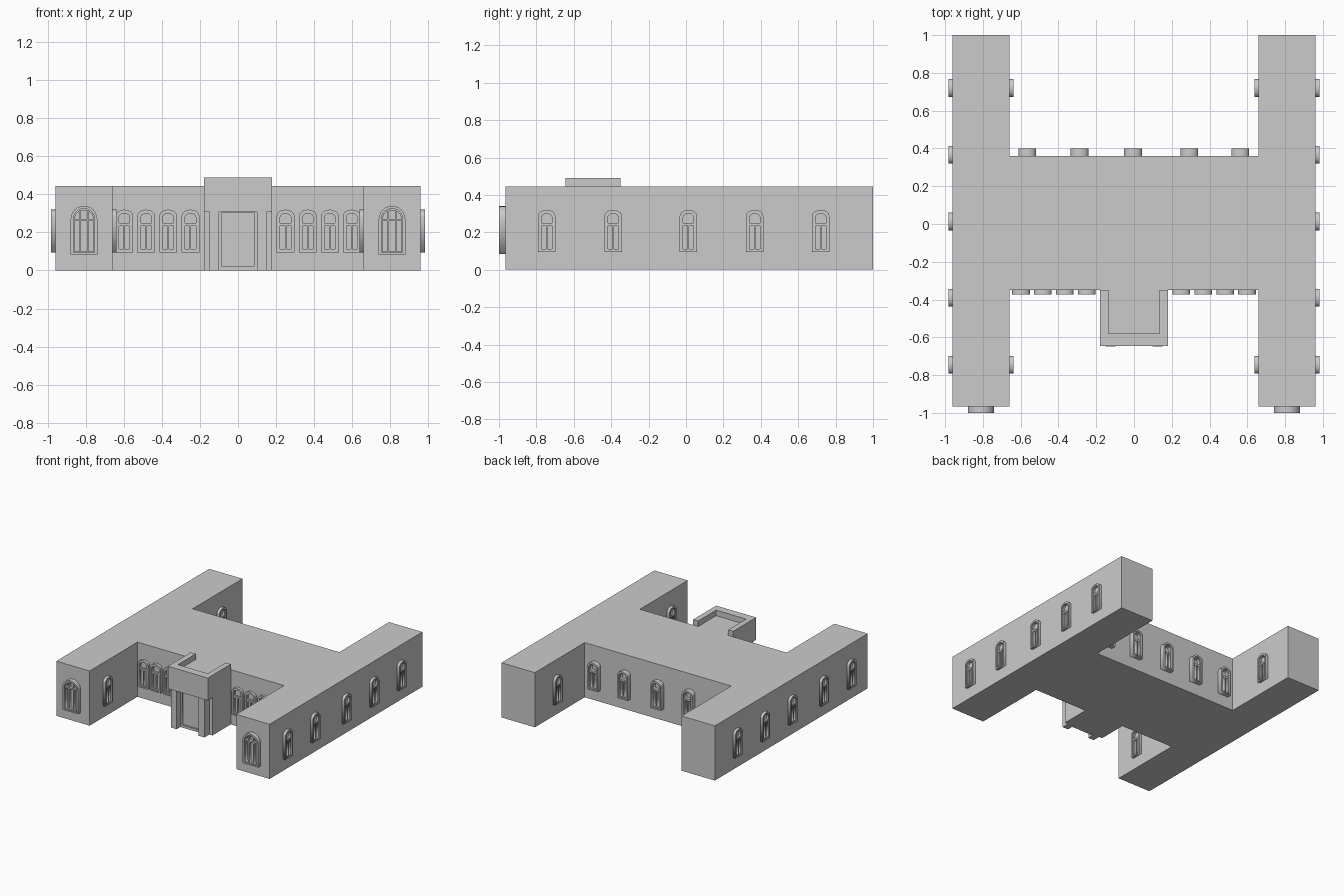
import bpy, bmesh, math
from mathutils import Matrix

if "Cube" in bpy.data.objects:
    bpy.data.objects.remove(bpy.data.objects["Cube"])

H = 0.445


def prism(name, pts, z0, z1):
    bm = bmesh.new()
    f = bm.faces.new([bm.verts.new((x, y, z0)) for x, y in pts])
    r = bmesh.ops.extrude_face_region(bm, geom=[f])
    vs = [v for v in r["geom"] if isinstance(v, bmesh.types.BMVert)]
    bmesh.ops.translate(bm, verts=vs, vec=(0, 0, z1 - z0))
    bmesh.ops.recalc_face_normals(bm, faces=bm.faces)
    me = bpy.data.meshes.new(name)
    bm.to_mesh(me)
    bm.free()
    ob = bpy.data.objects.new(name, me)
    bpy.context.collection.objects.link(ob)
    return ob


def box(name, x0, x1, y0, y1, z0, z1):
    return prism(name, [(x0, y0), (x1, y0), (x1, y1), (x0, y1)], z0, z1)


def arch(x0, x1, z0, spring, rise, n=12):
    # outline with straight jambs and a curved head
    c, r = (x0 + x1) / 2, (x1 - x0) / 2
    return [(x0, z0), (x1, z0)] + [
        (c + r * math.cos(math.pi * i / n), spring + rise * math.sin(math.pi * i / n))
        for i in range(n + 1)]


def rect(x0, x1, z0, z1):
    return [(x0, z0), (x1, z0), (x1, z1), (x0, z1)]


def panel(name, loops, depth):
    # flat outline with holes, extruded outward from the wall
    cu = bpy.data.curves.new(name, 'CURVE')
    cu.dimensions = '2D'
    cu.fill_mode = 'BOTH'
    cu.extrude = depth / 2
    for pts in loops:
        s = cu.splines.new('POLY')
        s.points.add(len(pts) - 1)
        for p, (x, y) in zip(s.points, pts):
            p.co = (x, y, 0, 1)
        s.use_cyclic_u = True
    tmp = bpy.data.objects.new(name, cu)
    me = bpy.data.meshes.new_from_object(tmp)
    bpy.data.objects.remove(tmp)
    me.transform(Matrix.Rotation(math.pi / 2, 4, 'X') @ Matrix.Translation((0, 0, depth / 2)))
    me.name = name
    return me


def place(name, meshes, x, y, turn):
    for part, me in meshes:
        ob = bpy.data.objects.new(name + "_" + part, me)
        ob.location = (x, y, 0)
        ob.rotation_euler = (0, 0, math.radians(turn))
        bpy.context.collection.objects.link(ob)


def small_window(depth):
    inner = arch(-.034, .034, .105, .28, .026)
    frame = panel("window_frame", [arch(-.047, .047, .095, .285, .035), inner], depth)
    sash = panel("window_sash", [inner, rect(-.028, -.004, .112, .235),
                                 rect(.004, .028, .112, .235),
                                 arch(-.028, .028, .25, .28, .02)], depth * .65)
    return [("frame", frame), ("sash", sash)]


def large_window(depth):
    inner = arch(-.056, .056, .095, .27, .056)
    frame = panel("large_frame", [arch(-.07, .07, .085, .27, .07), inner], depth)
    holes = [inner]
    for x0, x1 in ((-.05, -.024), (-.017, .017), (.024, .05)):
        holes.append(rect(x0, x1, .1, .262))
    holes.append(rect(-.017, .017, .272, .315))
    for s in (-1, 1):
        holes.append([(s * .05, .272), (s * .024, .272), (s * .024, .313), (s * .042, .297)])
    return [("frame", frame), ("sash", panel("large_sash", holes, depth * .65))]


# H-shaped building
a, b, f, k = .66, .96, -.35, .36
half = [(a, f), (a, -.965), (b, -.965), (b, 1), (a, 1), (a, k)]
prism("main_building", half + [(-x, y) for x, y in reversed(half)], 0, H)

# Entrance porch: body, overhanging head, pillars and parapet
box("porch_body", -.18, .18, -.585, f, 0, .31)
box("porch_head", -.18, .18, -.645, f, .308, H)
prism("porch_parapet", [(-.18, f), (-.18, -.645), (.18, -.645), (.18, f),
                        (.135, f), (.135, -.58), (-.135, -.58), (-.135, f)], H - .005, .49)
for s in (-1, 1):
    box("porch_pillar", s * .125 - .026, s * .125 + .026, -.648, -.58, 0, .309)
place("entrance", [("door_frame", panel("door_frame", [rect(-.099, .099, 0, .308),
                                                       rect(-.085, .085, .02, .306)], .015))],
      0, -.585, 0)

# Windows
side, rear, big = small_window(.022), small_window(.04), large_window(.035)
for s in (-1, 1):
    for y in (-.745, -.39, .013, .367, .72):
        place("outer_window", side, s * b, y, 90 * s)
    for y in (-.745, .72):
        place("inner_window", side, s * a, y, -90 * s)
    for x in (.25, .367, .483, .598):
        place("front_window", side, s * x, f, 0)
    place("wing_window", big, s * .81, -.965, 0)
for x in (-.565, -.288, -.005, .293, .563):
    place("rear_window", rear, x, k, 180)
